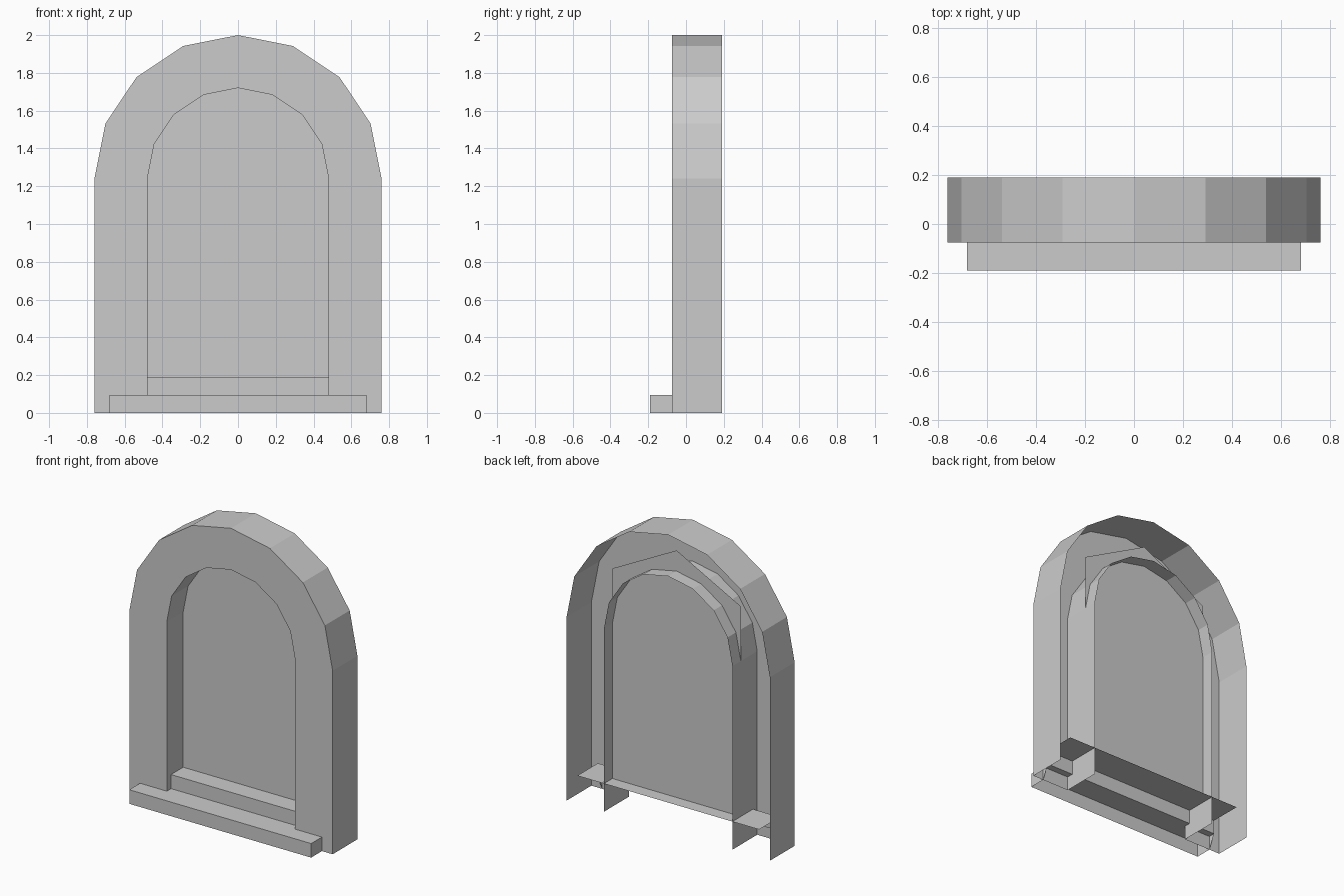
import bpy
from math import cos, sin, pi

if "Cube" in bpy.data.objects:
    bpy.data.objects.remove(bpy.data.objects["Cube"])

FRONT, BACK = -0.075, 0.19      # depth of the arch surround
SPRING = 1.24                   # height where the arch starts
OUTER, INNER = 0.76, 0.48       # arch radii
SILL_X, STEP_Y, STEP_Z, TOP_Z = 0.68, -0.03, 0.095, 0.19
PANE_Y = 0.1


def arch(r, y, segments=8):
    """Jamb, half circle, jamb, from left foot to right foot."""
    ring = [(-r * cos(pi * i / segments), y, SPRING + r * sin(pi * i / segments))
            for i in range(segments + 1)]
    return [(-r, y, 0)] + ring + [(r, y, 0)]


def skin(rings):
    """Join successive open rings of equal length with quads."""
    n = len(rings[0])
    verts = [v for ring in rings for v in ring]
    faces = [(k * n + i, (k + 1) * n + i, (k + 1) * n + i + 1, k * n + i + 1)
             for k in range(len(rings) - 1) for i in range(n - 1)]
    return verts, faces


def make(name, verts, faces):
    mesh = bpy.data.meshes.new(name)
    mesh.from_pydata(verts, [], faces)
    mesh.update()
    obj = bpy.data.objects.new(name, mesh)
    bpy.context.collection.objects.link(obj)
    return obj


# Arched surround: outer wall, front face and inner reveal, open at the back
make("arch_surround", *skin([arch(OUTER, BACK), arch(OUTER, FRONT),
                             arch(INNER, FRONT), arch(INNER, BACK)]))

# Stepped sill: one profile swept across, open underneath, with front end caps
profile = [(-0.19, 0), (-0.19, STEP_Z), (STEP_Y, STEP_Z), (STEP_Y, TOP_Z), (BACK, TOP_Z)]
verts, faces = skin([[(x, y, z) for y, z in profile] for x in (-SILL_X, SILL_X)])
n = len(profile)
foot = len(verts)
verts += [(-SILL_X, FRONT, 0), (SILL_X, FRONT, 0)]
faces += [(0, 1, 2, foot), (foot + 1, n + 2, n + 1, n)]
make("stepped_sill", verts, faces)

# Recessed pane with a gabled top hidden behind the arch
outline = [(-INNER, TOP_Z), (INNER, TOP_Z), (INNER, 1.61), (0, 1.86), (-INNER, 1.61)]
make("window_pane", [(x, PANE_Y, z) for x, z in outline], [tuple(range(5))])
